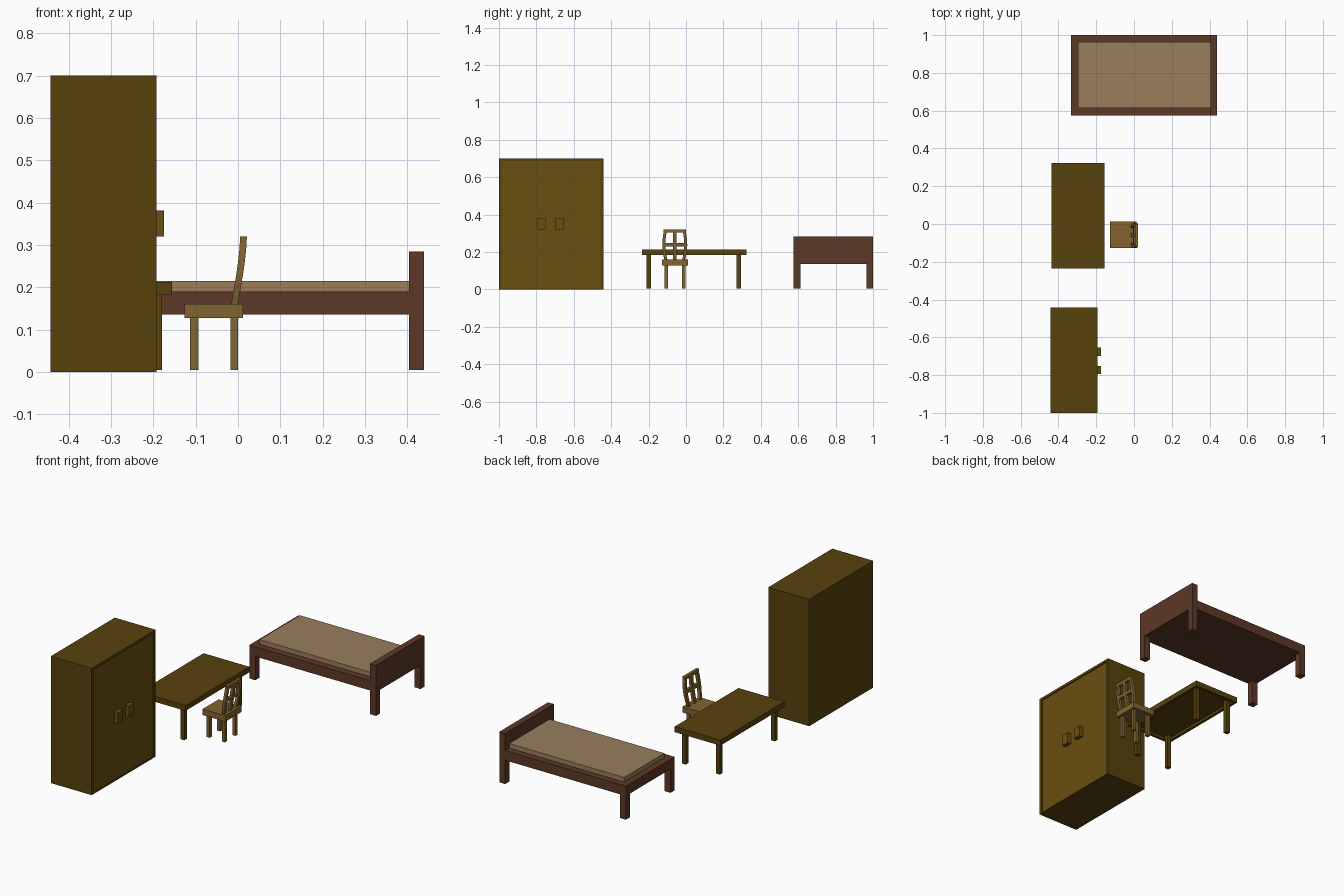
import bpy, bmesh, math
from mathutils import Vector

if "Cube" in bpy.data.objects:
    bpy.data.objects.remove(bpy.data.objects["Cube"])


def material(name, rgb):
    m = bpy.data.materials.new(name)
    m.diffuse_color = (*rgb, 1)
    m.use_nodes = True
    m.node_tree.nodes["Principled BSDF"].inputs["Base Color"].default_value = m.diffuse_color
    return m


DARK = material("dark_wood", (0.098, 0.054, 0.004))
DOOR = material("door_wood", (0.141, 0.080, 0.005))
CHAIR = material("light_wood", (0.223, 0.127, 0.030))
BED = material("red_wood", (0.107, 0.040, 0.019))
CLOTH = material("mattress_cloth", (0.314, 0.209, 0.107))


def finish(name, bm, *mats):
    bmesh.ops.recalc_face_normals(bm, faces=bm.faces)
    me = bpy.data.meshes.new(name)
    bm.to_mesh(me)
    bm.free()
    for m in mats:
        me.materials.append(m)
    ob = bpy.data.objects.new(name, me)
    bpy.context.collection.objects.link(ob)
    return ob


def box_bm(x, y, z):
    bm = bmesh.new()
    bmesh.ops.create_cube(bm, size=1)
    for v in bm.verts:
        v.co = [r[0] if c < 0 else r[1] for r, c in zip((x, y, z), v.co)]
    bm.normal_update()
    return bm


def box(name, x, y, z, mat):
    return finish(name, box_bm(x, y, z), mat)


def recess(bm, normal, border, depth, mat_index=0):
    """Inset the face pointing along normal and push it inwards."""
    n = Vector(normal)
    face = next(f for f in bm.faces if f.normal.dot(n) > 0.9)
    bmesh.ops.inset_region(bm, faces=[face], thickness=border)
    wall = bmesh.ops.extrude_discrete_faces(bm, faces=[face])["faces"][0]
    for v in wall.verts:
        v.co -= n * depth
    wall.material_index = mat_index


def legs(name, xs, ys, z, mat):
    for i, x in enumerate(xs):
        for j, y in enumerate(ys):
            box(f"{name}_{i}{j}", x, y, z, mat)


# Wardrobe with recessed door front and two handles
bm = box_bm((-0.443, -0.193), (-1, -0.442), (0, 0.7))
recess(bm, (1, 0, 0), 0.02, 0.006, 1)
for v in bm.verts:
    if 0.001 < v.co.z < 0.1:
        v.co.z = 0.006
finish("wardrobe", bm, DARK, DOOR)
for i, y in enumerate((-0.773, -0.677)):
    box(f"wardrobe_handle_{i}", (-0.2, -0.175), (y - 0.022, y + 0.022), (0.32, 0.381), DOOR)

# Table with hollow underside
bm = box_bm((-0.436, -0.156), (-0.235, 0.323), (0.183, 0.213))
recess(bm, (0, 0, -1), 0.022, 0.015)
finish("table_top", bm, DARK)
legs("table_leg", ((-0.412, -0.388), (-0.204, -0.180)),
     ((-0.211, -0.188), (0.27, 0.293)), (0.005, 0.199), DARK)

# Bed frame, headboard, legs and mattress
box("bed_frame", (-0.333, 0.405), (0.575, 1.0), (0.136, 0.19), BED)
box("headboard", (0.404, 0.44), (0.575, 1.0), (0.136, 0.284), BED)
legs("bed_leg", ((-0.333, -0.297), (0.404, 0.44)),
     ((0.575, 0.611), (0.964, 1.0)), (0.005, 0.137), BED)
box("mattress", (-0.297, 0.405), (0.613, 0.964), (0.185, 0.215), CLOTH)

# Chair seat and legs
box("seat", (-0.127, 0.012), (-0.128, 0.012), (0.127, 0.16), CHAIR)
legs("chair_leg", ((-0.113, -0.093), (-0.018, 0.0)),
     ((-0.114, -0.096), (-0.022, -0.004)), (0.005, 0.128), CHAIR)

# Chair back: leaning curved posts and rails
MID = -0.06


def back_x(z):
    t = (z - 0.155) / 0.165
    return -0.009 + 0.022 * math.sin(t * math.pi / 2) * (0.8 + 0.2 * t)


def back_bar(name, z0, z1, steps, span):
    """Sweep a bar up the curved back; span(t) gives its y range."""
    bm = bmesh.new()
    prev = None
    for i in range(steps + 1):
        t = i / steps
        z = z0 + (z1 - z0) * t
        y0, y1 = span(t)
        x = back_x(z)
        ring = [bm.verts.new(c) for c in ((x - 0.008, y0, z), (x + 0.008, y0, z),
                                          (x + 0.008, y1, z), (x - 0.008, y1, z))]
        if prev:
            for k in range(4):
                bm.faces.new((prev[k], prev[k - 1], ring[k - 1], ring[k]))
        else:
            bm.faces.new(ring)
        prev = ring
    bm.faces.new(prev)
    finish(name, bm, CHAIR)


def post_span(side):
    def span(t):
        c = MID + side * (0.046 + 0.013 * math.sin(math.pi * min(1, t * 0.9 + 0.02)))
        return c - 0.008, c + 0.008
    return span


for n, s in (("left", -1), ("right", 1)):
    back_bar(f"back_post_{n}", 0.155, 0.315, 6, post_span(s))
back_bar("back_slat", 0.155, 0.31, 6, lambda t: (MID - 0.009, MID + 0.009))
back_bar("back_middle_rail", 0.23, 0.247, 1, lambda t: (MID - 0.055, MID + 0.055))
back_bar("back_top_rail", 0.303, 0.32, 1, lambda t: (MID - 0.061, MID + 0.061))
